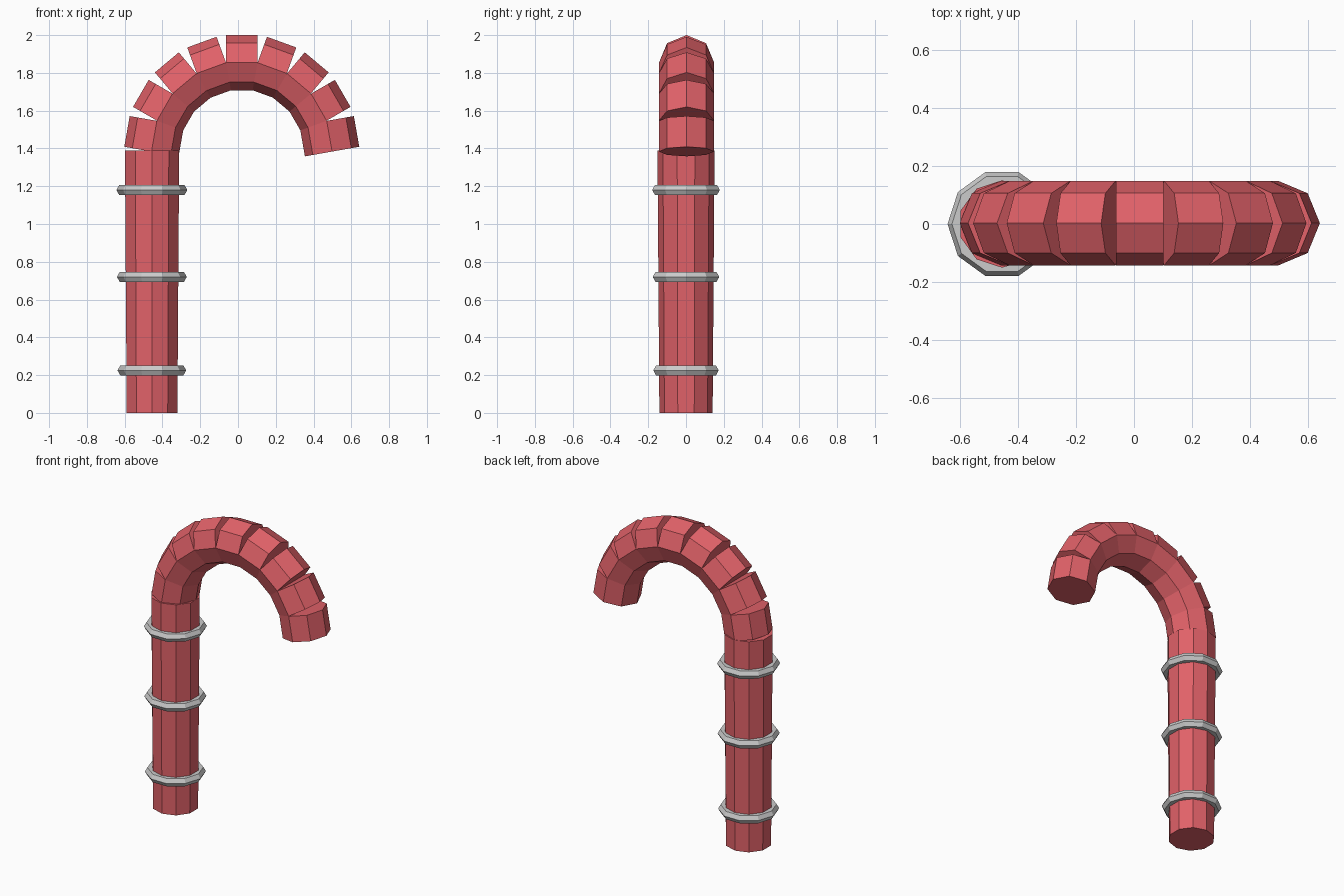
import bpy, math
from mathutils import Vector

if "Cube" in bpy.data.objects:
    bpy.data.objects.remove(bpy.data.objects["Cube"])

def material(name, rgb):
    m = bpy.data.materials.new(name)
    m.diffuse_color = (*rgb, 1)
    m.use_nodes = True
    m.node_tree.nodes["Principled BSDF"].inputs["Base Color"].default_value = m.diffuse_color
    return m

RED = material("red", (0.75, 0.12, 0.14))

def finish(name, mat=None):
    ob = bpy.context.object
    ob.name = name
    if mat:
        ob.data.materials.append(mat)
    return ob

SHAFT_X = -0.455

# Straight shaft: ten-sided, ridge facing front and back, slightly wider at the top
bpy.ops.mesh.primitive_cone_add(vertices=10, radius1=0.141, radius2=0.151, depth=1.39,
                                location=(SHAFT_X, 0, 0.695))
finish("shaft", RED)

# Curved handle: nine octagonal blocks every 20 degrees around the arc centre
centre = Vector((0.02, 0.003, 1.383))
ARC, BLOCK_R, BLOCK_LEN = 0.471, 0.146, 0.165
for i in range(9):
    a = math.radians(-80 + 20 * i)
    pos = centre + ARC * Vector((math.sin(a), 0, math.cos(a)))
    bpy.ops.mesh.primitive_cylinder_add(vertices=8, radius=BLOCK_R, depth=BLOCK_LEN,
                                        location=pos,
                                        rotation=(0, a + math.pi / 2, 0))
    finish(f"handle_block_{i + 1}", RED)

# Three grey bands around the shaft: ten-sided with hexagonal section
for i, (z, r) in enumerate([(0.225, 0.152), (0.72, 0.155), (1.18, 0.158)]):
    bpy.ops.mesh.primitive_torus_add(major_segments=10, minor_segments=6,
                                     major_radius=r, minor_radius=0.03,
                                     location=(SHAFT_X - 0.001, 0, z),
                                     rotation=(0, 0, math.pi))
    finish(f"band_{i + 1}")
